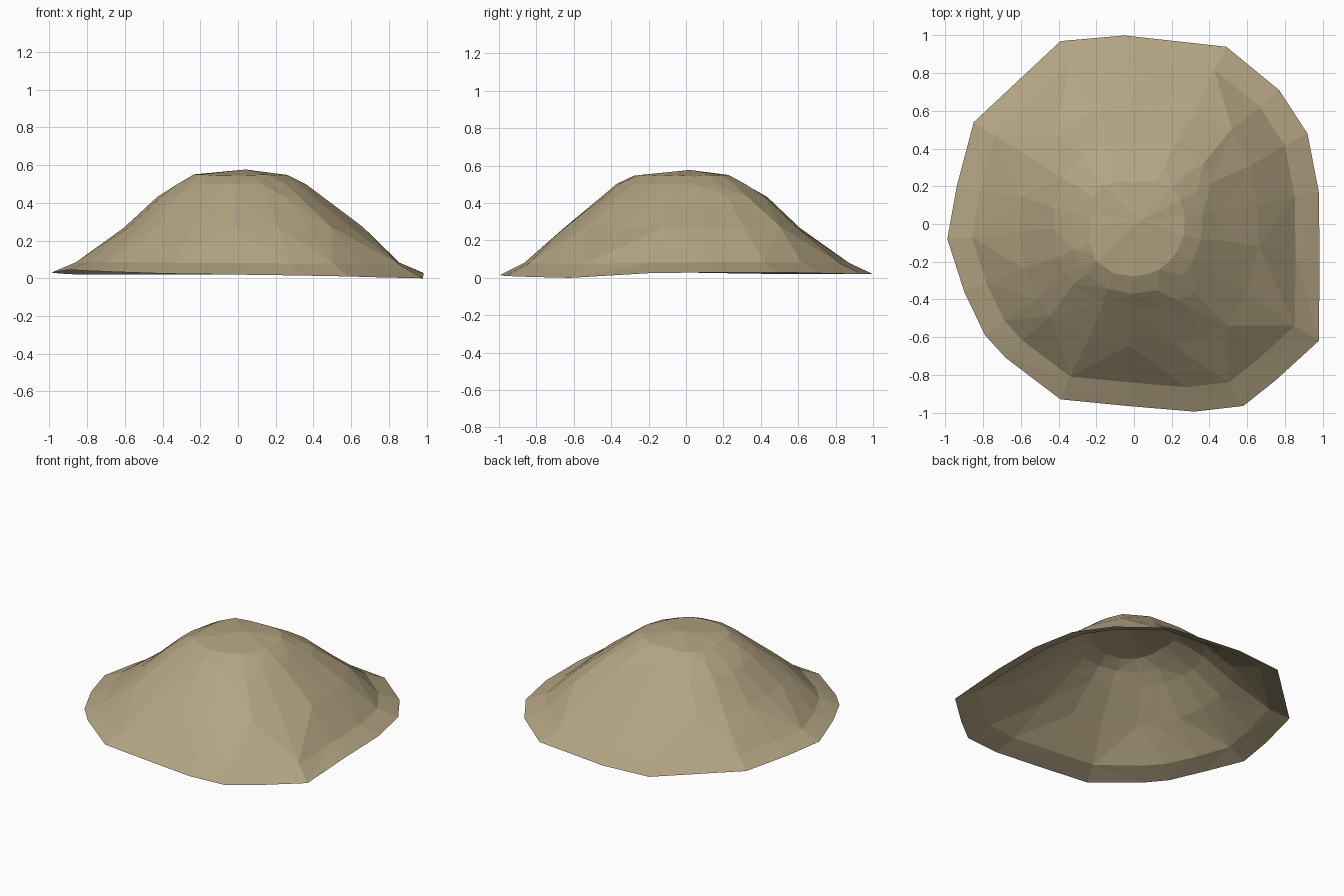
import bpy, bmesh, math, random

if "Cube" in bpy.data.objects:
    bpy.data.objects.remove(bpy.data.objects["Cube"])
random.seed(4)

# Irregular outline of the open bottom edge: x, y, z
RIM = [(-.05, 1, .02), (.49, .94, .02), (.77, .71, .025), (.92, .48, .03),
       (.98, .17, .03), (.985, -.2, .025), (.98, -.62, 0), (.75, -.83, .005),
       (.58, -.965, .01), (.32, -.995, .015), (-.035, -.965, .02), (-.39, -.93, .025),
       (-.68, -.71, .035), (-.79, -.59, .04), (-.90, -.36, .045), (-.99, -.08, .03),
       (-.94, .2, .025), (-.85, .54, .02), (-.62, .755, .02), (-.39, .97, .02)]

# Contours: height, then radius every 45 degrees from +x (squarish towards the top)
CONTOURS = [(.27, (.65, .72, .61, .65, .60, .66, .65, .73)),
            (.435, (.435, .50, .43, .46, .43, .455, .455, .48)),
            (.50, (.36, .38, .32, .35, .32, .365, .37, .37)),
            (.548, (.27, .28, .22, .27, .23, .28, .28, .27))]


def contour_radius(radii, a):
    t = (a / (math.pi / 4)) % 8
    i, f = int(t) % 8, t % 1
    return radii[i] * (1 - f) + radii[(i + 1) % 8] * f


earth = bpy.data.materials.new("sandy earth")
earth.diffuse_color = (.45, .37, .225, 1)
earth.use_nodes = True
earth.node_tree.nodes["Principled BSDF"].inputs["Base Color"].default_value = earth.diffuse_color

bm = bmesh.new()
n = len(RIM)
rings = [[bm.verts.new(p) for p in RIM]]

# Flared foot, following the rim
rings.append([bm.verts.new((x * .87, y * .87, .075 + z * .3)) for x, y, z in RIM])

# Contour rings up the slope
for z, radii in CONTOURS:
    ring = []
    for x, y, _ in RIM:
        a = math.atan2(y, x) + random.uniform(-.03, .03)
        r = contour_radius(radii, a) * random.uniform(.99, 1.01)
        ring.append(bm.verts.new((r * math.cos(a), r * math.sin(a),
                                  z + random.uniform(-.004, .004))))
    rings.append(ring)

# Faceted sides, each quad split along its higher diagonal
for low, high in zip(rings, rings[1:]):
    for i in range(n):
        j = (i + 1) % n
        a, b, c, d = low[i], low[j], high[j], high[i]
        out = a.co + b.co
        out.z = 1
        ac, bd = (a.co + c.co).dot(out), (b.co + d.co).dot(out)
        for t in ((a, b, c), (a, c, d)) if ac > bd else ((a, b, d), (b, c, d)):
            bm.faces.new(t)

# Gently rounded summit
top = bm.verts.new((.04, .02, .577))
for i in range(n):
    bm.faces.new((rings[-1][i], rings[-1][(i + 1) % n], top))

# Open shell with all faces pointing outwards
bmesh.ops.recalc_face_normals(bm, faces=bm.faces)
if sum(f.normal.z for f in bm.faces) < 0:
    bmesh.ops.reverse_faces(bm, faces=bm.faces)

mesh = bpy.data.meshes.new("earth_mound")
bm.to_mesh(mesh)
bm.free()
mesh.materials.append(earth)
mound = bpy.data.objects.new("earth_mound", mesh)
bpy.context.collection.objects.link(mound)
